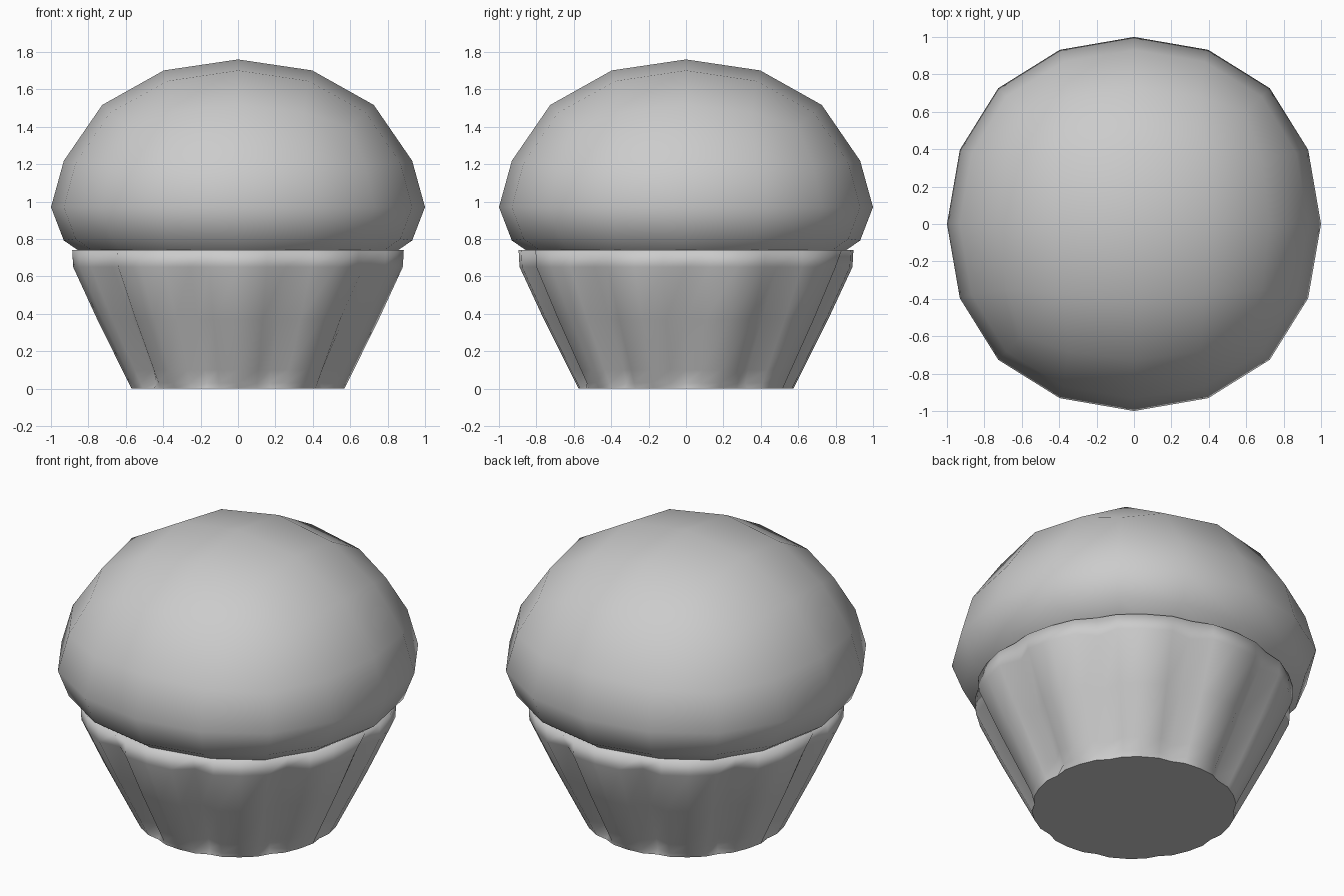
import bpy
import bmesh
from math import sin, cos, radians

cube = bpy.data.objects.get("Cube")
if cube:
    bpy.data.objects.remove(cube, do_unlink=True)

grey = bpy.data.materials.new("plain grey")
grey.use_nodes = True
grey.diffuse_color = (0.6, 0.6, 0.6, 1)
grey.node_tree.nodes["Principled BSDF"].inputs["Base Color"].default_value = grey.diffuse_color


def add_object(name, bm):
    bmesh.ops.recalc_face_normals(bm, faces=bm.faces)
    mesh = bpy.data.meshes.new(name)
    bm.to_mesh(mesh)
    bm.free()
    mesh.materials.append(grey)
    obj = bpy.data.objects.new(name, mesh)
    bpy.context.collection.objects.link(obj)
    return obj


def remap(value, table):
    """Piecewise linear lookup in (from, to) pairs."""
    for (a, za), (b, zb) in zip(table, table[1:]):
        if value <= b:
            return za + (zb - za) * (value - a) / (b - a)
    return table[-1][1]


# Muffin top: a rounded cube, flattened underneath
bm = bmesh.new()
bmesh.ops.create_cube(bm, size=2.382)
top = add_object("muffin_top", bm)
top.modifiers.new("round", 'SUBSURF').levels = 2
bpy.context.view_layer.objects.active = top
top.select_set(True)
bpy.ops.object.modifier_apply(modifier="round")
heights = [(-1.01, 0.6), (-0.73, 0.65), (-0.4, 0.79), (0, 0.97),
           (0.4, 1.22), (0.73, 1.52), (0.93, 1.70), (1, 1.76)]
for v in top.data.vertices:
    v.co.z = remap(v.co.z, heights)
top.data.shade_smooth()

# Paper cup: ten wide flutes with narrow grooves that fade out at both ends
FLUTES = 10
STEP = 360 / FLUTES
rings = [(0, 0.575, 0.015), (0.03, 0.59, 0.05), (0.1, 0.625, 0.06), (0.37, 0.76, 0.065),
         (0.65, 0.89, 0.06), (0.74, 0.895, 0.02), (0.74, 0.80, 0)]
bm = bmesh.new()
loops = []
for z, radius, groove in rings:
    loop = []
    for i in range(FLUTES):
        for offset, depth in ((-10, 0), (0, 0), (10, 0), (18, groove)):
            a = radians(i * STEP + offset)
            r = radius - depth
            loop.append(bm.verts.new((r * sin(a), -r * cos(a), z)))
    loops.append(loop)
for low, high in zip(loops, loops[1:]):
    for i in range(len(low)):
        j = (i + 1) % len(low)
        bm.faces.new((low[i], low[j], high[j], high[i])).smooth = True
base = bm.faces.new(loops[0])
for edge in base.edges:
    edge.smooth = False
add_object("paper_cup", bm)
